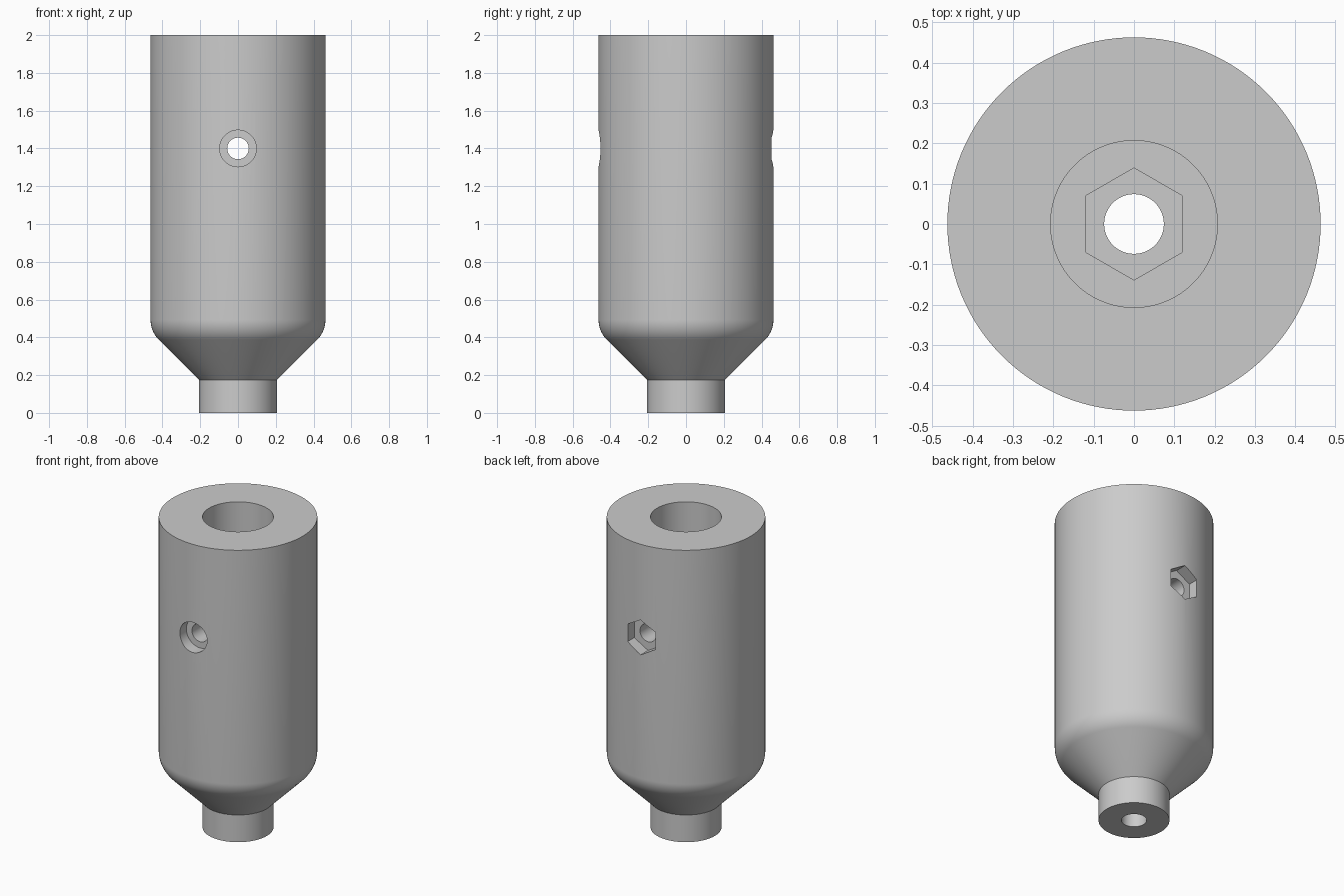
import bpy
import math
from math import sin, cos, radians
from mathutils import Matrix, Vector

if "Cube" in bpy.data.objects:
    bpy.data.objects.remove(bpy.data.objects["Cube"])

# Main sizes
BODY_R, NECK_R, HOLE_R = 0.463, 0.207, 0.074
TOP, NECK_TOP, BORE_FLOOR = 2.0, 0.175, 0.8
FILLET = 0.15
CROSS_Z = 1.4
SEGMENTS = 128

grey = bpy.data.materials.new("plain grey")
grey.use_nodes = True
colour = (0.6, 0.6, 0.6, 1)
grey.diffuse_color = colour
grey.node_tree.nodes["Principled BSDF"].inputs["Base Color"].default_value = colour


def make_object(name, verts, faces):
    mesh = bpy.data.meshes.new(name)
    mesh.from_pydata(verts, [], faces)
    mesh.materials.append(grey)
    obj = bpy.data.objects.new(name, mesh)
    bpy.context.collection.objects.link(obj)
    return obj


def revolve(name, profile):
    """Turn a closed (radius, height) profile around the z axis."""
    n = len(profile)
    verts, faces = [], []
    for s in range(SEGMENTS):
        a = math.tau * s / SEGMENTS
        verts += [(r * cos(a), r * sin(a), z) for r, z in profile]
        t = (s + 1) % SEGMENTS
        for i in range(n):
            j = (i + 1) % n
            faces.append((s * n + i, t * n + i, t * n + j, s * n + j))
    return make_object(name, verts, faces)


def prism(name, sides, radius, start, end):
    """Prism between two points; its first corner lies on local y."""
    axis = Vector(end) - Vector(start)
    turn = Matrix.Rotation(radians(-90), 4, 'X') if axis.y else Matrix()
    ring = []
    for k in range(sides):
        a = math.tau * k / sides + math.pi / 2
        ring.append(turn @ Vector((radius * cos(a), radius * sin(a), 0)))
    verts = [Vector(p) + v for p in (start, end) for v in ring]
    faces = [tuple(reversed(range(sides))), tuple(range(sides, 2 * sides))]
    for k in range(sides):
        m = (k + 1) % sides
        faces.append((k, m, sides + m, sides + k))
    return make_object(name, verts, faces)


# Holder body: neck, cone, rounded shoulder, barrel and top bore
corner_z = NECK_TOP + BODY_R - NECK_R
fillet_top = corner_z + FILLET * math.tan(radians(22.5))
shoulder = []
for k in range(13):
    a = radians(-45 + 45 * k / 12)
    shoulder.append((BODY_R - FILLET + FILLET * cos(a), fillet_top + FILLET * sin(a)))
profile = [(HOLE_R, 0), (NECK_R, 0), (NECK_R, NECK_TOP), *shoulder,
           (BODY_R, TOP), (NECK_R, TOP), (NECK_R, BORE_FLOOR), (HOLE_R, BORE_FLOOR)]
body = revolve("holder_body", profile)

# Cutters: hex seat in the bore, cross hole, screw head recess, nut pocket
cutters = [
    prism("bore_hex_cutter", 6, 0.139, (0, 0, 0.62), (0, 0, BORE_FLOOR + 0.1)),
    prism("cross_hole_cutter", 48, 0.057, (0, -0.6, CROSS_Z), (0, 0.6, CROSS_Z)),
    prism("screw_recess_cutter", 64, 0.097, (0, -0.6, CROSS_Z), (0, -0.387, CROSS_Z)),
    prism("nut_pocket_cutter", 6, 0.113, (0, 0.387, CROSS_Z), (0, 0.6, CROSS_Z)),
]
bpy.ops.object.select_all(action='DESELECT')
body.select_set(True)
bpy.context.view_layer.objects.active = body
for cutter in cutters:
    cutter.hide_render = True
    cut = body.modifiers.new(cutter.name, 'BOOLEAN')
    cut.operation = 'DIFFERENCE'
    cut.solver = 'EXACT'
    cut.object = cutter
    bpy.ops.object.modifier_apply(modifier=cut.name)
    bpy.data.objects.remove(cutter)

bpy.ops.object.shade_smooth_by_angle(angle=radians(30))
